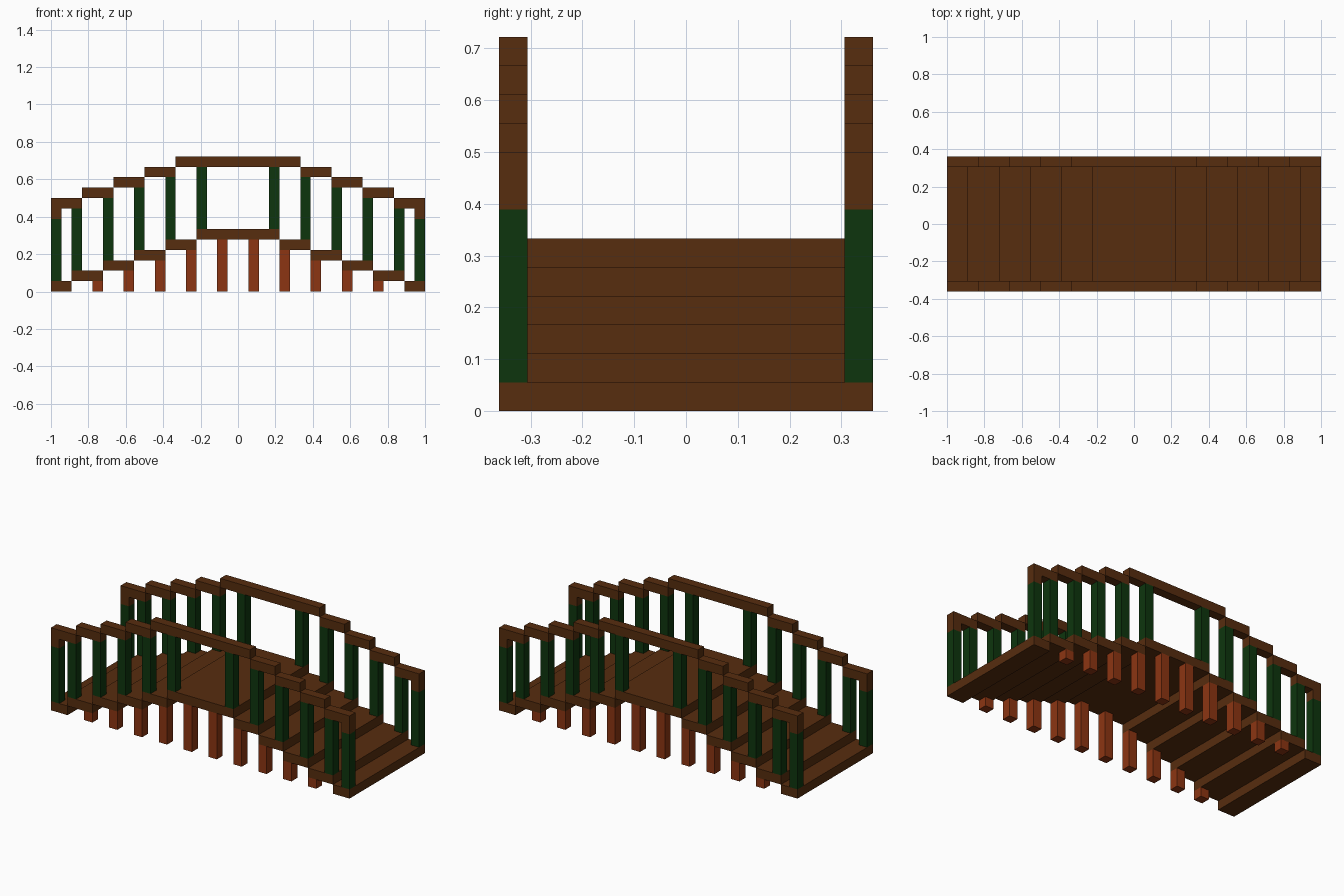
import bpy, bmesh

if "Cube" in bpy.data.objects:
    bpy.data.objects.remove(bpy.data.objects["Cube"])

U = 1 / 18          # one block; the bridge is 36 x 13 x 13 blocks


def material(name, rgb):
    m = bpy.data.materials.new(name)
    m.diffuse_color = (*rgb, 1)
    m.use_nodes = True
    m.node_tree.nodes["Principled BSDF"].inputs["Base Color"].default_value = m.diffuse_color
    return m


BROWN = material("dark brown wood", (0.095, 0.026, 0.0045))
GREEN = material("dark green paint", (0.0042, 0.036, 0.0042))
ORANGE = material("rust orange wood", (0.265, 0.036, 0.006))


def box(name, mat, x, y, z):
    """Box from (low, high) ranges measured in blocks."""
    bm = bmesh.new()
    bmesh.ops.create_cube(bm, size=1)
    for v in bm.verts:
        v.co = [U * (r[0] if c < 0 else r[1]) for c, r in zip(v.co, (x, y, z))]
    me = bpy.data.meshes.new(name)
    bm.to_mesh(me)
    bm.free()
    me.materials.append(mat)
    ob = bpy.data.objects.new(name, me)
    bpy.context.collection.objects.link(ob)


def mirrored(r):
    return (r, (-r[1], -r[0]))


FULL = (-6.5, 6.5)
EDGES = mirrored((5.5, 6.5))

# Flat middle: deck and both top rails
box("deck_middle", BROWN, (-4, 4), FULL, (5, 6))
for y in EDGES:
    box("rail_middle", BROWN, (-6, 6), y, (12, 13))

# Stepped deck on both ends
for k in range(5):
    for x in mirrored((16 - 3 * k, min(19 - 3 * k, 18))):
        box("deck_step", BROWN, x, FULL, (k, k + 1))

for y in EDGES:
    for k in range(5):
        # Stepped rails
        for x in mirrored((15 - 3 * k, 18 - 3 * k)) if k < 4 else ():
            box("rail_step", BROWN, x, y, (8 + k, 9 + k))
        # Railing posts
        for x in mirrored((15 - 3 * k, 16 - 3 * k)):
            box("railing_post", GREEN, x, y, (k + 2, k + 8))
        # Legs under the deck
        for x in mirrored((13 - 3 * k, 14 - 3 * k)):
            box("support_leg", ORANGE, x, y, (0, k + 1))
    # End posts with a rail cap
    for x in mirrored((17, 18)):
        box("end_post", GREEN, x, y, (1, 7))
        box("rail_end", BROWN, x, y, (7, 8))
